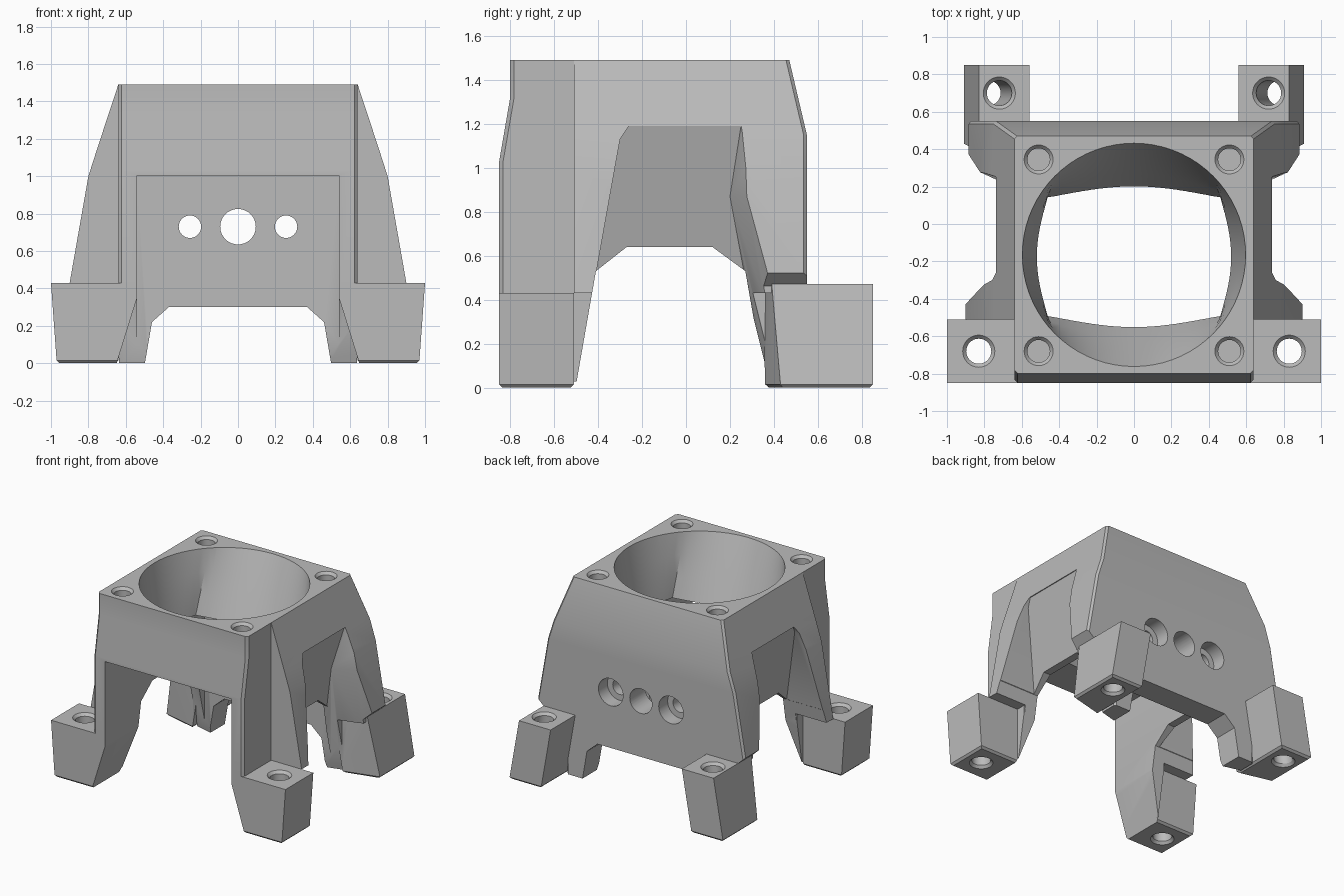
import bpy, bmesh
from math import cos, sin, pi
from mathutils import Vector

cube = bpy.data.objects.get("Cube")
if cube:
    bpy.data.objects.remove(cube, do_unlink=True)

mat = bpy.data.materials.new("plain_grey")
mat.use_nodes = True
GREY = (0.5, 0.5, 0.5, 1)
mat.diffuse_color = GREY
mat.node_tree.nodes["Principled BSDF"].inputs["Base Color"].default_value = GREY


def loft(name, rings):
    """Closed solid through a list of matching rings of points."""
    bm = bmesh.new()
    vs = [[bm.verts.new(p) for p in r] for r in rings]
    n = len(rings[0])
    for a, b in zip(vs, vs[1:]):
        for i in range(n):
            j = (i + 1) % n
            bm.faces.new((a[i], a[j], b[j], b[i]))
    bm.faces.new(vs[0][::-1])
    bm.faces.new(vs[-1])
    bm.normal_update()
    bmesh.ops.triangulate(bm, faces=bm.faces[:])
    bm.normal_update()
    if bm.calc_volume(signed=True) < 0:
        bmesh.ops.reverse_faces(bm, faces=bm.faces[:])
    mesh = bpy.data.meshes.new(name)
    bm.to_mesh(mesh)
    bm.free()
    ob = bpy.data.objects.new(name, mesh)
    bpy.context.collection.objects.link(ob)
    mesh.materials.append(mat)
    return ob


def along_x(name, yz, x0, x1):
    return loft(name, [[(x, y, z) for y, z in yz] for x in (x0, x1)])


def along_y(name, xz, y0, y1):
    return loft(name, [[(x, y, z) for x, z in xz] for y in (y0, y1)])


def rect(x0, x1, y0, y1, z, skew=0):
    return [(x0, y0, z), (x1, y0 + skew, z), (x1, y1, z), (x0, y1, z)]


def bore(name, stations, n=32):
    """Round cutter through (centre, radius) stations, along z or along y."""
    pts = [Vector(c) for c, r in stations]
    upright = abs(pts[-1].z - pts[0].z) > abs(pts[-1].y - pts[0].y)
    v = Vector((0, 1, 0)) if upright else Vector((0, 0, 1))
    rings = []
    for c, (_, r) in zip(pts, stations):
        rings.append([c + r * (Vector((1, 0, 0)) * cos(2 * pi * i / n) + v * sin(2 * pi * i / n))
                      for i in range(n)])
    return loft(name, rings)


def combine(body, tool, op):
    mod = body.modifiers.new(op, "BOOLEAN")
    mod.operation, mod.object, mod.solver = op, tool, "EXACT"
    bpy.context.view_layer.update()
    dg = bpy.context.evaluated_depsgraph_get()
    mesh = bpy.data.meshes.new_from_object(body.evaluated_get(dg))
    body.modifiers.clear()
    body.data = mesh
    bpy.data.objects.remove(tool, do_unlink=True)


# Flared hood: half width, back edge and height of each level
levels = [(.635, .55, 0), (.635, .55, .43), (.90, .55, .43), (.80, .55, 1.0),
          (.752, .55, 1.15), (.64, .47, 1.49)]
c = .015
body = loft("duct_body", [[(-w, -.51, z), (w, -.51, z), (w, b - c, z), (w - c, b, z),
                           (c - w, b, z), (-w, b - c, z)] for w, b, z in levels])

# Upright front block with chamfered front corners
profile = [(-.80, 1.49), (-.80, 1.32), (-.85, 1.03), (-.85, .015),
           (-.835, 0), (-.45, 0), (-.40, 1.49)]
combine(body, loft("front_block", [[(x, y + (inset if y < -.5 else 0), z) for y, z in profile]
                                   for x, inset in ((-.64, .018), (-.622, 0), (.622, 0), (.64, .018))]),
        "UNION")

# Side recesses between the legs, their panels leaning inward towards the bottom
inner = [(-.52, -.1), (-.30, 1.13), (-.26, 1.19), (.25, 1.19), (.20, .87), (.38, -.1)]
outer = [(-.52, -.1), (-.30, 1.13), (-.26, 1.19), (.27, 1.19), (.335, .87), (.52, -.1)]
for s in (-1, 1):
    combine(body, loft("side_recess", [[(s * (.60 + .24 * (z - .64)), y, z) for y, z in inner],
                                       [(s * .95, y, z) for y, z in outer]]), "DIFFERENCE")
    # Undercut of the rear legs above the feet
    combine(body, along_y("rear_undercut", [(s * .82, .462), (s * .885, .522), (s * 1.0, .522),
                                            (s * 1.0, .35), (s * .82, .35)], .2, .7), "DIFFERENCE")

# Feet
for s in (-1, 1):
    front = [rect(s * .56, s * .955, -.835, -.525, 0), rect(s * .55, s * .97, -.85, -.51, .015),
             rect(s * .55, s * 1.0, -.85, -.51, .43)]
    combine(body, loft("front_foot", front), "UNION")
    rear = [rect(s * .655, s * .895, .38, .835, 0, .06), rect(s * .64, s * .91, .36, .85, .015, .07),
            rect(s * .56, s * .83, .35, .85, .472, .04)]
    combine(body, loft("rear_foot", rear), "UNION")

# Round inlet easing towards a rectangle
N = 72
rings = []
for z in (1.6, 1.49, 1.32, 1.15, .98):
    t = max(0, (1.49 - z) / .73)
    ring = []
    for i in range(N):
        a = 2 * pi * i / N
        ca, sa = cos(a), sin(a)
        m = max(abs(ca), abs(sa))
        ring.append((.597 * ca * (1 - t) + .48 * t * ca / m,
                     (.597 * sa - .165) * (1 - t) + (.265 * sa / m - .18) * t, z))
    rings.append(ring)
combine(body, loft("inlet", rings), "DIFFERENCE")

# Lower chamber, open to the front
combine(body, along_x("chamber", [(-1, -.1), (-1, 1.005), (.36, 1.005), (.36, -.1)],
                      -.54, .54), "DIFFERENCE")
# Openings under the side panels and under the back wall
combine(body, along_x("side_arch", [(-.52, -.1), (-.41, .53), (-.27, .64), (.12, .64),
                                    (.27, .53), (.38, -.1)], -2, 2), "DIFFERENCE")
combine(body, along_y("back_arch", [(-.515, -.1), (-.46, .22), (-.37, .30), (.37, .30),
                                    (.46, .22), (.515, -.1)], 0, 1), "DIFFERENCE")

for s in (-1, 1):
    # Slanted inner side of the front feet
    combine(body, along_y("foot_slant", [(s * .5, .477), (s * .68, -.1), (s * .5, -.1)],
                          -1, -.2), "DIFFERENCE")
    # Blind screw holes in the top
    for y in (-.68, .345):
        x = s * .51
        combine(body, bore("top_hole", [((x, y, 1.51), .095), ((x, y, 1.47), .06),
                                        ((x, y, 1.25), .06)]), "DIFFERENCE")
    # Foot holes, the rear ones leaning outward
    for xt, xb, y, top in ((.83, .83, -.68, .43), (.72, .78, .70, .472)):
        combine(body, bore("foot_hole", [((s * xt, y, top + .02), .105), ((s * xt, y, top - .02), .067),
                                         ((s * xb, y, .02), .067), ((s * xb, y, -.02), .1)]), "DIFFERENCE")
    # Counterbored holes in the back wall
    x = s * .257
    combine(body, bore("back_hole", [((x, 0, .73), .06), ((x, .44, .73), .06),
                                     ((x, .441, .73), .105), ((x, .7, .73), .105)]), "DIFFERENCE")
combine(body, bore("centre_hole", [((0, 0, .73), .095), ((0, .7, .73), .095)]), "DIFFERENCE")

# Shading
bpy.ops.object.select_all(action="DESELECT")
body.select_set(True)
bpy.context.view_layer.objects.active = body
bpy.ops.object.shade_smooth_by_angle(angle=pi / 7)
